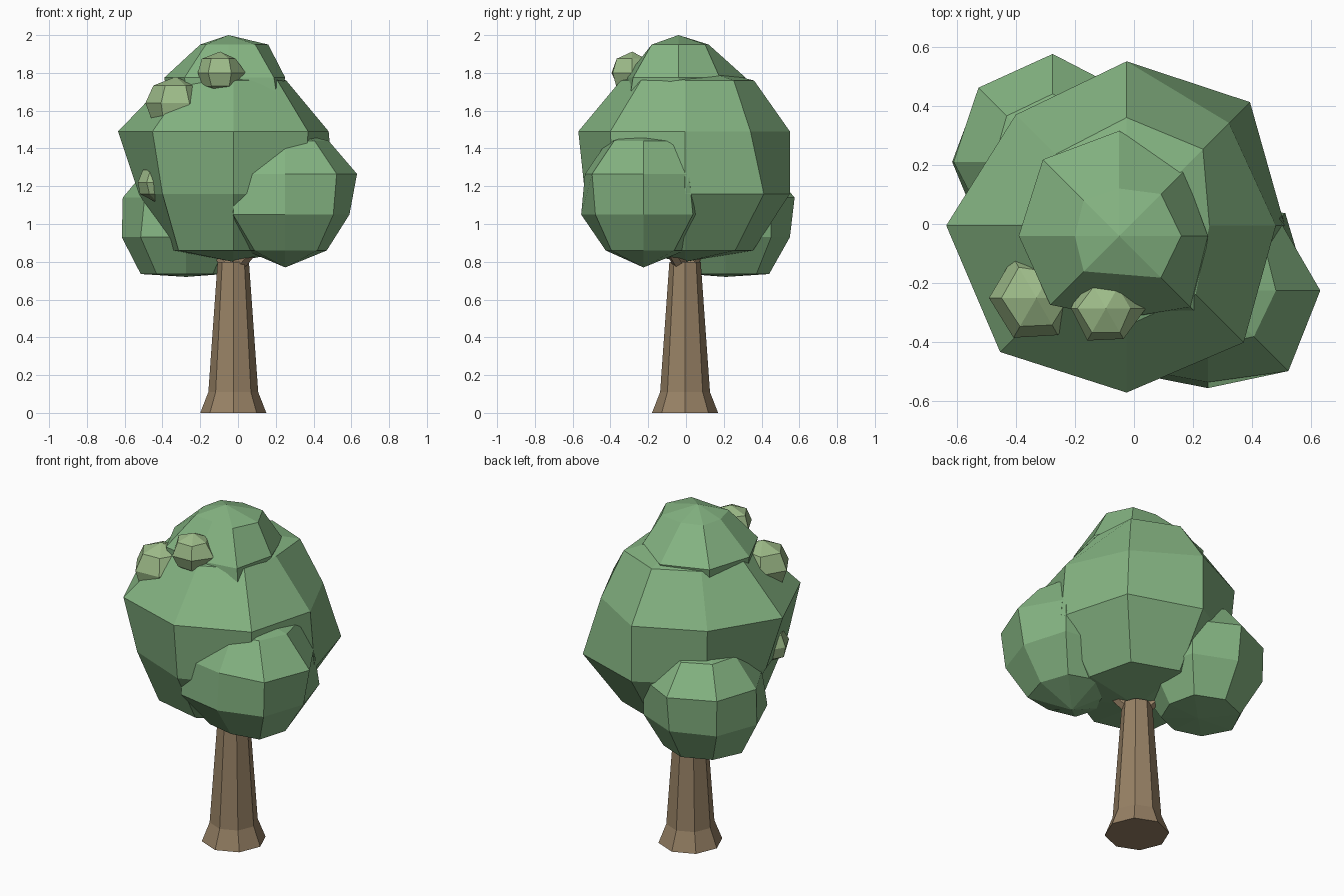
import bpy, bmesh, math, random
from mathutils import Vector

if "Cube" in bpy.data.objects:
    bpy.data.objects.remove(bpy.data.objects["Cube"])

random.seed(4)


def material(name, rgb):
    m = bpy.data.materials.new(name)
    m.diffuse_color = (*rgb, 1)
    m.use_nodes = True
    m.node_tree.nodes["Principled BSDF"].inputs["Base Color"].default_value = m.diffuse_color
    return m


bark = material("bark", (0.31, 0.22, 0.13))
leaf = material("leaf", (0.23, 0.45, 0.22))
light_leaf = material("light_leaf", (0.34, 0.50, 0.25))


def finish(name, bm, mat):
    bmesh.ops.recalc_face_normals(bm, faces=bm.faces)
    me = bpy.data.meshes.new(name)
    bm.to_mesh(me)
    bm.free()
    me.materials.append(mat)
    ob = bpy.data.objects.new(name, me)
    bpy.context.collection.objects.link(ob)
    return ob


def stacked(name, cx, cy, heights, rings, mat, bottom=None, top=None):
    """Stack rings of per-angle radii, closed by poles or flat caps."""
    bm = bmesh.new()
    loops = []
    for z, radii in zip(heights, rings):
        n = len(radii)
        loops.append([bm.verts.new((cx + r * math.cos(math.tau * i / n),
                                    cy + r * math.sin(math.tau * i / n), z))
                      for i, r in enumerate(radii)])
    for a, b in zip(loops, loops[1:]):
        for i in range(n):
            j = (i + 1) % n
            bm.faces.new((a[i], a[j], b[j], b[i]))
    for loop, pole in ((loops[0], bottom), (loops[-1], top)):
        if pole is None:
            bm.faces.new(loop)
        else:
            p = bm.verts.new((cx, cy, pole))
            for i in range(n):
                bm.faces.new((loop[i], loop[(i + 1) % n], p))
    return finish(name, bm, mat)


# Trunk with flared foot
stacked("trunk", -0.025, -0.005, (0, 0.11, 0.8),
        [[r] * 8 for r in (0.175, 0.132, 0.083)], bark)


# Short branches reaching into the side lobes
def branch(name, a, b, r1, r2):
    a, b = Vector(a), Vector(b)
    bm = bmesh.new()
    bmesh.ops.create_cone(bm, cap_ends=True, segments=6, radius1=r1,
                          radius2=r2, depth=(b - a).length)
    ob = finish(name, bm, bark)
    ob.location = (a + b) / 2
    ob.rotation_euler = (b - a).to_track_quat('Z', 'Y').to_euler()


branch("right_branch", (-0.01, -0.02, 0.77), (0.2, -0.16, 1.0), 0.04, 0.025)
branch("left_branch", (-0.04, 0.01, 0.76), (-0.22, 0.15, 0.98), 0.035, 0.025)

# Leaf masses: radii listed from bottom ring to top ring, every 45 degrees
stacked("main_crown", -0.025, -0.005, (0.86, 1.16, 1.49, 1.76), [
    [.33, .375, .36, .33, .32, .41, .36, .33],
    [.535, .59, .555, .50, .50, .53, .53, .53],
    [.505, .49, .555, .53, .61, .605, .565, .56],
    [.28, .365, .365, .34, .35, .34, .34, .33]], leaf, 0.80, 1.85)
stacked("top_crown", -0.05, -0.04, (1.49, 1.64, 1.775, 1.95), [
    [.18, .18, .19, .18, .18, .18, .18, .19],
    [.26, .29, .32, .34, .32, .30, .29, .37],
    [.30, .31, .355, .365, .34, .33, .28, .34],
    [.21, .20, .16, .17, .15, .17, .13, .20]], leaf, 1.44, 2.0)
stacked("right_crown", 0.25, -0.225, (0.86, 1.05, 1.265, 1.44), [
    [.22, .23, .22, .22, .21, .23, .20, .24],
    [.34, .37, .30, .33, .29, .39, .33, .36],
    [.38, .34, .29, .33, .28, .37, .31, .385],
    [.23, .26, .22, .22, .21, .23, .19, .22]], leaf, 0.77, 1.50)
stacked("left_crown", -0.275, 0.21, (0.735, 0.93, 1.14, 1.30), [
    [.20, .23, .23, .23, .24, .22, .20, .20],
    [.32, .34, .34, .35, .34, .34, .32, .32],
    [.32, .34, .365, .355, .335, .31, .30, .30],
    [.20, .21, .23, .22, .20, .20, .20, .20]], leaf, 0.72, 1.35)

# Small light leaf clumps
for name, (x, y, z), r in (("upper_clump", (-0.095, -0.285, 1.80), 0.125),
                           ("left_clump", (-0.33, -0.25, 1.64), 0.155),
                           ("side_clump", (-0.425, -0.18, 1.22), 0.11)):
    rings = [[r * s * random.uniform(0.9, 1.1) for _ in range(6)]
             for s in (0.8, 1.0, 0.71)]
    stacked(name, x, y, (z - .55 * r, z, z + .6 * r), rings, light_leaf,
            z - r, z + .9 * r)
